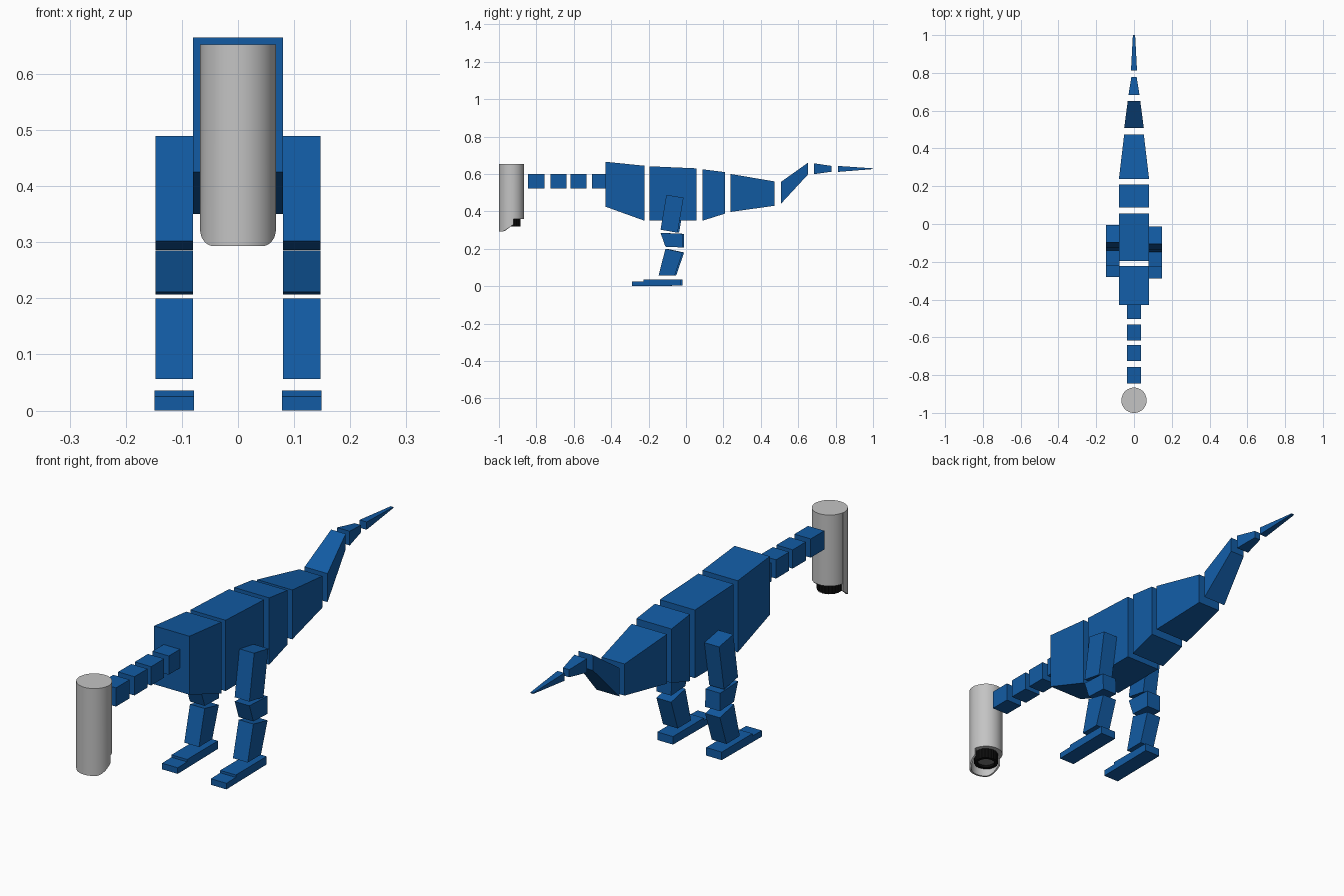
import bpy, bmesh, math

if "Cube" in bpy.data.objects:
    bpy.data.objects.remove(bpy.data.objects["Cube"])


def material(name, color):
    m = bpy.data.materials.new(name)
    m.diffuse_color = (*color, 1)
    m.use_nodes = True
    m.node_tree.nodes["Principled BSDF"].inputs["Base Color"].default_value = m.diffuse_color
    return m


BLUE = material("blue", (0.006, 0.105, 0.37))
GREY = material("light grey", (0.55, 0.55, 0.55))
BLACK = material("black", (0.004, 0.004, 0.004))
LENS = material("lens grey", (0.2, 0.2, 0.2))


def finish(name, bm, mat, smooth=False):
    bmesh.ops.recalc_face_normals(bm, faces=bm.faces)
    me = bpy.data.meshes.new(name)
    bm.to_mesh(me)
    bm.free()
    me.materials.append(mat)
    ob = bpy.data.objects.new(name, me)
    bpy.context.collection.objects.link(ob)
    if smooth:
        bpy.ops.object.select_all(action='DESELECT')
        ob.select_set(True)
        bpy.context.view_layer.objects.active = ob
        bpy.ops.object.shade_smooth_by_angle(angle=math.radians(35))
    return ob


def loft(name, rings, mat, smooth=False, caps=True, closed=True):
    """Skin a list of equal-length point rings."""
    bm = bmesh.new()
    vs = [[bm.verts.new(p) for p in r] for r in rings]
    n = len(rings[0])
    for a, b in zip(vs, vs[1:]):
        for i in range(n if closed else n - 1):
            j = (i + 1) % n
            bm.faces.new((a[i], a[j], b[j], b[i]))
    if caps:
        bm.faces.new(vs[0])
        bm.faces.new(vs[-1])
    return finish(name, bm, mat, smooth)


def block(name, *ends):
    """Tapered block; each end is (y, z bottom, z top, half width)."""
    loft(name, [[(-w, y, b), (w, y, b), (w, y, t), (-w, y, t)]
                for y, b, t, w in ends], BLUE)


def slab(name, profile, x0, x1, dy=0):
    """Side profile of (y, z) points extruded across x."""
    loft(name, [[(x, y + dy, z) for y, z in profile] for x in (x0, x1)], BLUE)


# Torso, front to back
block("chest", (-0.43, 0.425, 0.665, 0.08), (-0.222, 0.35, 0.644, 0.08))
block("belly", (-0.195, 0.35, 0.641, 0.08), (0.056, 0.35, 0.63, 0.08))
block("hip", (0.088, 0.35, 0.625, 0.08), (0.208, 0.388, 0.61, 0.08))
block("rump", (0.238, 0.397, 0.6, 0.08), (0.473, 0.43, 0.56, 0.052))

# Tail
block("tail_base", (0.507, 0.44, 0.557, 0.052), (0.652, 0.597, 0.66, 0.033))
block("tail_middle", (0.684, 0.599, 0.657, 0.029), (0.778, 0.612, 0.643, 0.014))
block("tail_tip", (0.812, 0.611, 0.643, 0.016), (1.0, 0.626, 0.63, 0.006))

# Neck
for i, (y0, y1) in enumerate([(-0.845, -0.757), (-0.725, -0.64),
                              (-0.617, -0.532), (-0.502, -0.425)]):
    block(f"neck_{i + 1}", (y0, 0.523, 0.6, 0.037), (y1, 0.523, 0.6, 0.037))

# Legs
LEG = {
    "thigh": [(-0.105, 0.489), (-0.013, 0.473), (-0.045, 0.286), (-0.136, 0.302)],
    "knee": [(-0.136, 0.285), (-0.02, 0.28), (-0.018, 0.207), (-0.11, 0.211)],
    "shin": [(-0.11, 0.2), (-0.018, 0.18), (-0.061, 0.056), (-0.147, 0.056)],
    "foot": [(-0.288, 0), (-0.027, 0.003), (-0.027, 0.036), (-0.227, 0.036),
             (-0.227, 0.026), (-0.288, 0.025)],
}
for side, s, dy in (("right", 1, 0), ("left", -1, 0.008)):
    for part, profile in LEG.items():
        grow = 0.002 if part == "foot" else 0
        slab(f"{side}_{part}", profile, s * (0.08 - grow), s * (0.147 + grow), dy)

# Head: upright tube
CY, TOP, R = -0.9325, 0.652, 0.0675


def circle(r, z, n=48):
    return [(r * math.cos(2 * math.pi * i / n), CY + r * math.sin(2 * math.pi * i / n), z)
            for i in range(n)]


loft("head_tube", [circle(0.0665, 0.36), circle(0.0665, TOP)], GREY, True)

# Front cover hanging below the tube, with rounded lower corners
rings = []
steps = 48
for i in range(steps + 1):
    a = math.radians(172 + 196 * i / steps)
    c, s = math.cos(a), math.sin(a)
    k = min(1, max(0, (abs(R * c) - 0.043) / (R - 0.043)))
    low = 0.293 + 0.03 * (1 - math.sqrt(1 - k * k))
    if s > 0:
        low += 0.1 * s
    rings.append([(r * c, CY + r * s, z) for r, z in
                  ((R, low), (R, TOP), (0.06, TOP), (0.06, low))])
loft("head_cover", rings, GREY, True)

# Ribbed nozzle with a recessed lens
nozzle = []
for r, z in ((0.046, 0.362), (0.046, 0.318), (0.034, 0.318), (0.034, 0.33)):
    ring = circle(r, z)
    if r > 0.04:
        ring = [(x * f, CY + (y - CY) * f, h) for i, (x, y, h) in enumerate(ring)
                for f in (1.0 if i % 2 else 1.05,)]
    nozzle.append(ring)
loft("nozzle", nozzle, BLACK, caps=False)
loft("lens", [circle(0.034, 0.328), circle(0.034, 0.334)], LENS)
